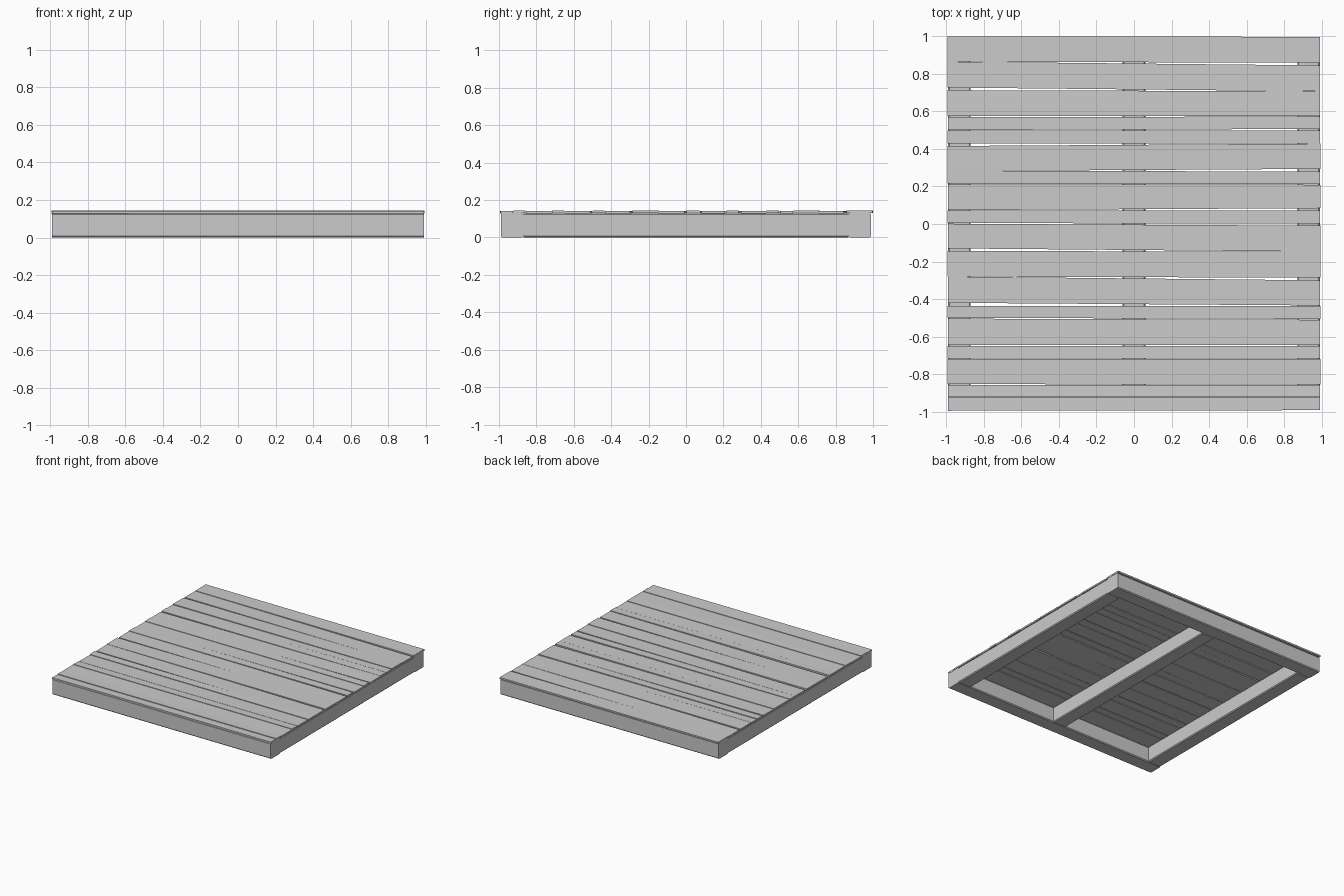
import bpy, bmesh, random
from mathutils import Vector

old = bpy.data.objects.get("Cube")
if old:
    bpy.data.objects.remove(old)

random.seed(4)
HALF = 0.99      # half size of the frame
BEAM = 0.12      # beam width
TOP = 0.13       # beam height
CHAMFER = 0.007

grey = bpy.data.materials.new("plain grey")
grey.use_nodes = True
colour = (0.6, 0.6, 0.6, 1)
grey.diffuse_color = colour
grey.node_tree.nodes["Principled BSDF"].inputs["Base Color"].default_value = colour


def finish(name, bm):
    bmesh.ops.recalc_face_normals(bm, faces=bm.faces)
    mesh = bpy.data.meshes.new(name)
    bm.to_mesh(mesh)
    bm.free()
    mesh.materials.append(grey)
    obj = bpy.data.objects.new(name, mesh)
    bpy.context.collection.objects.link(obj)
    return obj


def beam(name, x0, x1, y0, y1):
    """Timber with its four long edges chamfered."""
    bm = bmesh.new()
    bmesh.ops.create_cube(bm, size=1)
    for v in bm.verts:
        v.co = Vector((x1 if v.co.x > 0 else x0,
                       y1 if v.co.y > 0 else y0,
                       TOP if v.co.z > 0 else 0))
    longest = max(x1 - x0, y1 - y0)
    edges = [e for e in bm.edges if e.calc_length() > longest * 0.99]
    bmesh.ops.bevel(bm, geom=edges, offset=CHAMFER, segments=1, affect='EDGES')
    return finish(name, bm)


def plank(name, front, back, lift, tilt):
    """Thin board; front and back hold the y at the right and left ends."""
    bm = bmesh.new()
    bmesh.ops.create_cube(bm, size=1)
    ends = [-HALF - random.uniform(0, 0.005), HALF + random.uniform(0, 0.005)]
    for v in bm.verts:
        side = int(v.co.x > 0)
        is_back = v.co.y > 0
        z = TOP - 0.003 + (0.013 if v.co.z > 0 else 0)
        z += lift + (tilt if is_back else -tilt)
        v.co = Vector((ends[side], (back if is_back else front)[side], z))
    return finish(name, bm)


# Frame: two full rails, with three joists between them
inner = HALF - BEAM
beam("front_rail", -HALF, HALF, -HALF, -inner)
beam("back_rail", -HALF, HALF, inner, HALF)
beam("right_joist", -HALF, -inner, -inner, inner)
beam("middle_joist", -BEAM / 2, BEAM / 2, -inner, inner)
beam("left_joist", inner, HALF, -inner, inner)

# Gaps between boards, front to back: y and gap width at the -x and +x ends
gaps = [
    (-0.924, -0.924, 0.003, 0.003), (-0.855, -0.857, 0.004, 0.002),
    (-0.717, -0.717, 0.003, 0.003), (-0.647, -0.647, 0.005, 0.005),
    (-0.502, -0.508, 0.004, 0.005), (-0.428, -0.435, 0.016, 0.002),
    (-0.28, -0.293, 0, 0.014), (-0.137, -0.147, 0.014, 0),
    (0.003, -0.003, 0.003, 0.012), (0.073, 0.078, 0.002, 0.012),
    (0.213, 0.211, 0.003, 0.004), (0.282, 0.287, 0, 0.013),
    (0.422, 0.428, 0.013, 0), (0.499, 0.502, 0.004, 0.008),
    (0.573, 0.574, 0.007, 0.003), (0.72, 0.707, 0.014, 0),
    (0.865, 0.852, 0, 0.014),
]

# Decking boards fill the spaces between the gaps
front = (-0.995, -0.992)
for i, (left_y, right_y, left_gap, right_gap) in enumerate(gaps + [(1, 0.997, 0, 0)]):
    back = (left_y - left_gap / 2, right_y - right_gap / 2)
    lift = 0.0035 if i % 2 else 0.001
    plank("deck_board_%d" % (i + 1), front, back, lift, random.uniform(-0.001, 0.001))
    front = (left_y + left_gap / 2, right_y + right_gap / 2)
